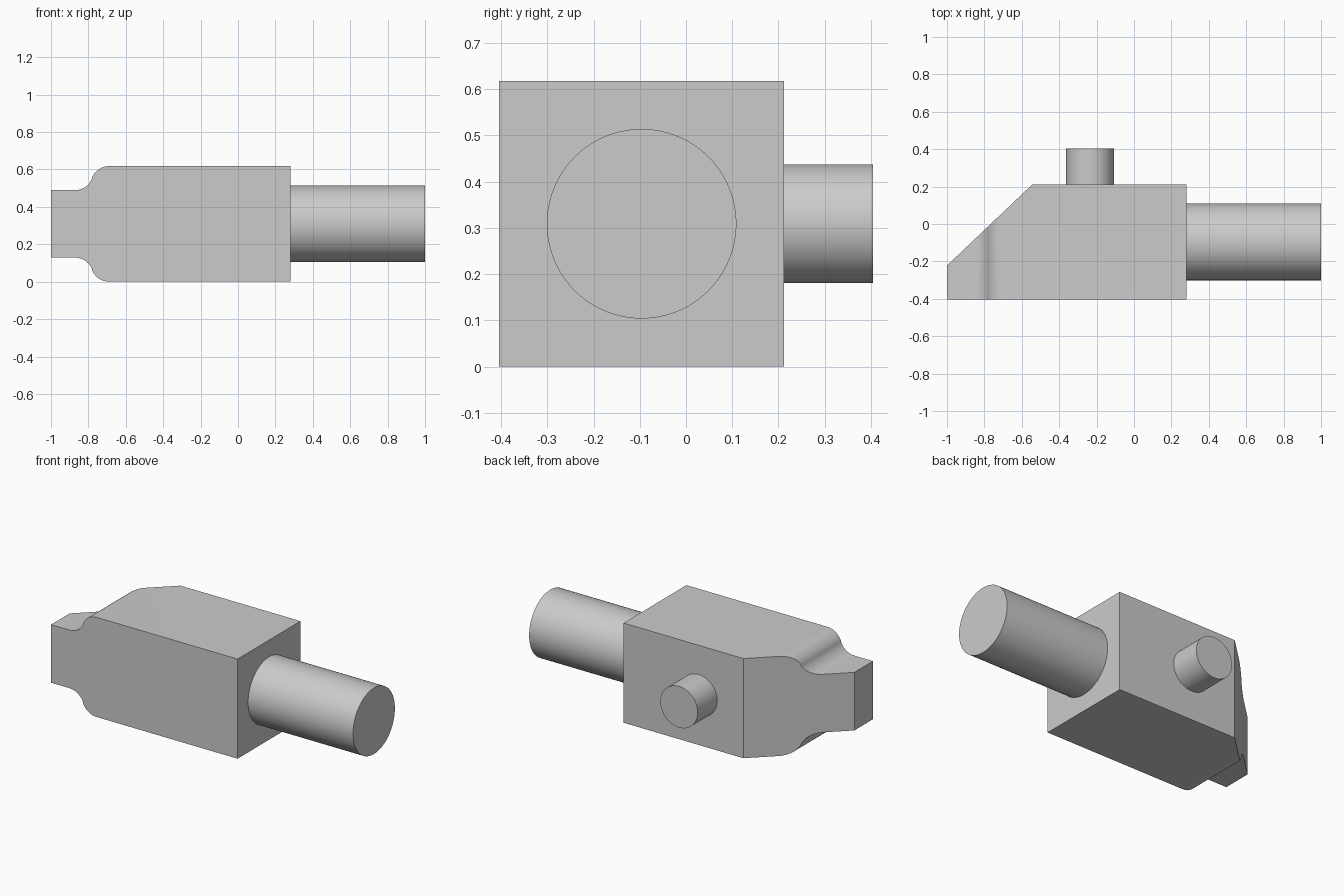
import bpy, bmesh
from math import sin, cos, radians, pi
from mathutils import Matrix, Vector

cube = bpy.data.objects.get("Cube")
if cube:
    bpy.data.objects.remove(cube, do_unlink=True)

grey = bpy.data.materials.new("light grey")
grey.use_nodes = True
grey.diffuse_color = (0.6, 0.6, 0.6, 1)
grey.node_tree.nodes["Principled BSDF"].inputs["Base Color"].default_value = (0.6, 0.6, 0.6, 1)

MID_Z, HALF = 0.309, 0.309
FRONT, BACK, END = -0.404, 0.212, 0.28


def finish(bm, name):
    bmesh.ops.recalc_face_normals(bm, faces=bm.faces)
    mesh = bpy.data.meshes.new(name)
    bm.to_mesh(mesh)
    bm.free()
    mesh.materials.append(grey)
    obj = bpy.data.objects.new(name, mesh)
    bpy.context.collection.objects.link(obj)
    bpy.ops.object.select_all(action='DESELECT')
    obj.select_set(True)
    bpy.context.view_layer.objects.active = obj
    bpy.ops.object.shade_smooth_by_angle(angle=radians(30))
    return obj


def rod(name, radius, length, centre, rotation):
    bm = bmesh.new()
    bmesh.ops.create_cone(bm, cap_ends=True, segments=96, radius1=radius, radius2=radius,
                          depth=length, matrix=Matrix.Translation(centre) @ rotation)
    return finish(bm, name)


# Block outline: narrow nose, S-shaped shoulder, full-height body
radius, sweep, steps = 0.1, radians(65), 12
nose, left, right = 0.18, -0.873, -0.688
angles = [sweep * i / steps for i in range(steps + 1)]
upper = [(-1, nose)]
upper += [(left + radius * sin(a), nose + radius * (1 - cos(a))) for a in angles]
upper += [(right - radius * sin(a), HALF - radius * (1 - cos(a))) for a in reversed(angles)]
upper.append((END, HALF))
outline = upper + [(x, -h) for x, h in reversed(upper)]

bm = bmesh.new()
face = bm.faces.new([bm.verts.new((x, FRONT, MID_Z + h)) for x, h in outline])
extruded = bmesh.ops.extrude_face_region(bm, geom=[face])["geom"]
bmesh.ops.translate(bm, vec=(0, BACK - FRONT, 0),
                    verts=[v for v in extruded if isinstance(v, bmesh.types.BMVert)])
bmesh.ops.recalc_face_normals(bm, faces=bm.faces)

# Slanted cut across the rear of the nose
start, stop = Vector((-1, -0.222, 0)), Vector((-0.543, BACK, 0))
along = stop - start
cut = bmesh.ops.bisect_plane(bm, geom=bm.verts[:] + bm.edges[:] + bm.faces[:], dist=1e-5,
                             plane_co=start, plane_no=(-along.y, along.x, 0), clear_outer=True)
rim = [e for e in cut["geom_cut"] if isinstance(e, bmesh.types.BMEdge)]
bmesh.ops.contextual_create(bm, geom=rim)
finish(bm, "body_block")

# Round shaft on the left end and short pin on the back
rod("end_shaft", 0.205, 1 - END, ((1 + END) / 2, (FRONT + BACK) / 2, MID_Z),
    Matrix.Rotation(pi / 2, 4, 'Y'))
rod("back_pin", 0.128, 0.404 - BACK, (-0.235, (0.404 + BACK) / 2, MID_Z),
    Matrix.Rotation(pi / 2, 4, 'X'))
